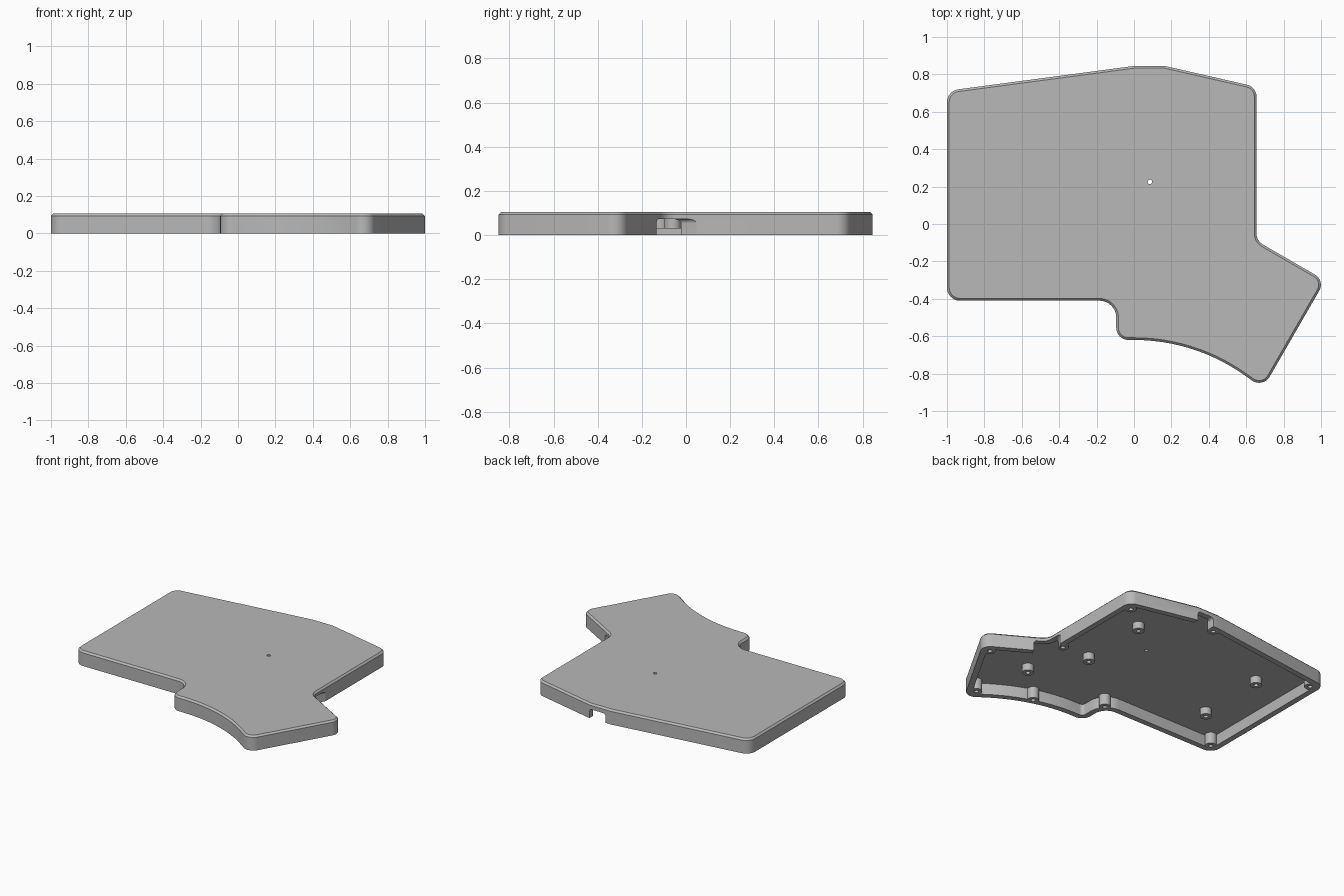
import bpy, bmesh, math
from mathutils import Vector, Matrix

cube = bpy.data.objects.get("Cube")
if cube:
    bpy.data.objects.remove(cube, do_unlink=True)

HEIGHT, CHAMFER, WALL, CEILING = 0.105, 0.012, 0.04, 0.08

grey = bpy.data.materials.new("case_grey")
grey.use_nodes = True
grey.diffuse_color = (0.48, 0.48, 0.48, 1)
grey.node_tree.nodes["Principled BSDF"].inputs["Base Color"].default_value = grey.diffuse_color


def rounded(corners, steps=10):
    """Polygon outline with a fillet at each (x, y, radius) corner."""
    out = []
    for i, (x, y, r) in enumerate(corners):
        p = Vector((x, y))
        if r == 0:
            out.append(p)
            continue
        a = (Vector(corners[i - 1][:2]) - p).normalized()
        b = (Vector(corners[(i + 1) % len(corners)][:2]) - p).normalized()
        half = a.angle(b) / 2
        start, end = p + a * (r / math.tan(half)), p + b * (r / math.tan(half))
        c = p + (a + b).normalized() * (r / math.sin(half))
        for k in range(steps + 1):
            out.append(c + (start - c).lerp(end - c, k / steps).normalized() * r)
    return out


def inset(points, d):
    """Move a counter-clockwise outline inwards by d."""
    out = []
    for i, p in enumerate(points):
        u = (p - points[i - 1]).normalized()
        v = (points[(i + 1) % len(points)] - p).normalized()
        n1, n2 = Vector((-u.y, u.x)), Vector((-v.y, v.x))
        out.append(p + (n1 + n2) * (d / (1 + n1.dot(n2))))
    return out


def loft(name, rings):
    """Closed solid through a series of (outline, z) rings, capped at both ends."""
    bm = bmesh.new()
    loops = [[bm.verts.new((p.x, p.y, z)) for p in pts] for pts, z in rings]
    n = len(loops[0])
    for lo, hi in zip(loops, loops[1:]):
        for i in range(n):
            j = (i + 1) % n
            bm.faces.new((lo[i], lo[j], hi[j], hi[i]))
    bm.faces.new(loops[0][::-1])
    bm.faces.new(loops[-1])
    bmesh.ops.recalc_face_normals(bm, faces=bm.faces)
    mesh = bpy.data.meshes.new(name)
    bm.to_mesh(mesh)
    bm.free()
    mesh.materials.append(grey)
    ob = bpy.data.objects.new(name, mesh)
    bpy.context.collection.objects.link(ob)
    return ob


def cylinder(name, x, y, r, z0, z1, sides=24):
    ring = [Vector((x + r * math.cos(t), y + r * math.sin(t)))
            for t in (2 * math.pi * k / sides for k in range(sides))]
    return loft(name, [(ring, z0), (ring, z1)])


def combine(target, tool, operation):
    mod = target.modifiers.new(operation.lower(), "BOOLEAN")
    mod.operation, mod.solver, mod.object = operation, "EXACT", tool
    bpy.context.view_layer.objects.active = target
    bpy.ops.object.modifier_apply(modifier=mod.name)
    bpy.data.objects.remove(tool, do_unlink=True)


# Case outline, with the curved front edge of the thumb area
sweep = [(x, -1.64 + math.sqrt(1.02 ** 2 - x * x), 0) for x in (0.05 * k for k in range(13))]
outline = rounded([
    (-1, 0.712, 0.07), (-1, -0.41, 0.07), (-0.095, -0.41, 0.09), (-0.095, -0.62, 0.065),
    *sweep, (0.69, -0.878, 0.065), (1.022, -0.302, 0.062), (0.655, -0.09, 0.07),
    (0.655, 0.733, 0.065), (0.165, 0.845, 0), (0, 0.845, 0)])

# Chamfered block hollowed from below
case = loft("case_shell", [(outline, 0), (outline, HEIGHT - CHAMFER),
                           (inset(outline, CHAMFER), HEIGHT)])
hollow = inset(outline, WALL)
combine(case, loft("hollow", [(hollow, -0.05), (hollow, CEILING)]), "DIFFERENCE")

# Screw posts: along the wall (full height) and standing inside (shorter)
wall_posts = [(0.59, 0.672), (0, 0.795), (-0.935, 0.65), (-0.935, -0.345), (-0.09, -0.4),
              (0.32, -0.63), (0.673, -0.778), (0.94, -0.325), (0.61, 0.015)]
inner_posts = [(0.34, 0.45), (0.33, -0.06), (0.54, -0.42), (-0.69, 0.4), (-0.7, -0.115)]
for spots, bottom in ((wall_posts, 0), (inner_posts, 0.03)):
    for x, y in spots:
        combine(case, cylinder("post", x, y, 0.038, bottom, CEILING + 0.01), "UNION")
        combine(case, cylinder("screw_hole", x, y, 0.015, bottom - 0.02, 0.07, 16), "DIFFERENCE")

# Small reset hole through the top
combine(case, cylinder("reset_hole", 0.085, 0.225, 0.012, 0.05, 0.15, 16), "DIFFERENCE")


def notch(x, y, turn, width, depth, top):
    """Cut a round-topped opening through the wall, centred on (x, y)."""
    w = width / 2
    profile = rounded([(-w, -0.05, 0), (w, -0.05, 0), (w, top, 0.02), (-w, top, 0.02)], 6)
    cutter = loft("notch", [(profile, -depth / 2), (profile, depth / 2)])
    cutter.data.transform(Matrix.Translation((x, y, 0)) @ Matrix.Rotation(turn, 4, "Z")
                          @ Matrix.Rotation(math.pi / 2, 4, "X"))
    combine(case, cutter, "DIFFERENCE")


# Cable openings in the back wall and the angled side wall
notch(0.105, 0.84, 0, 0.128, 0.12, 0.065)
notch(0.70, -0.03, math.radians(-30), 0.155, 0.24, 0.073)

bpy.ops.object.select_all(action="DESELECT")
case.select_set(True)
bpy.context.view_layer.objects.active = case
bpy.ops.object.shade_smooth_by_angle(angle=math.radians(25))
